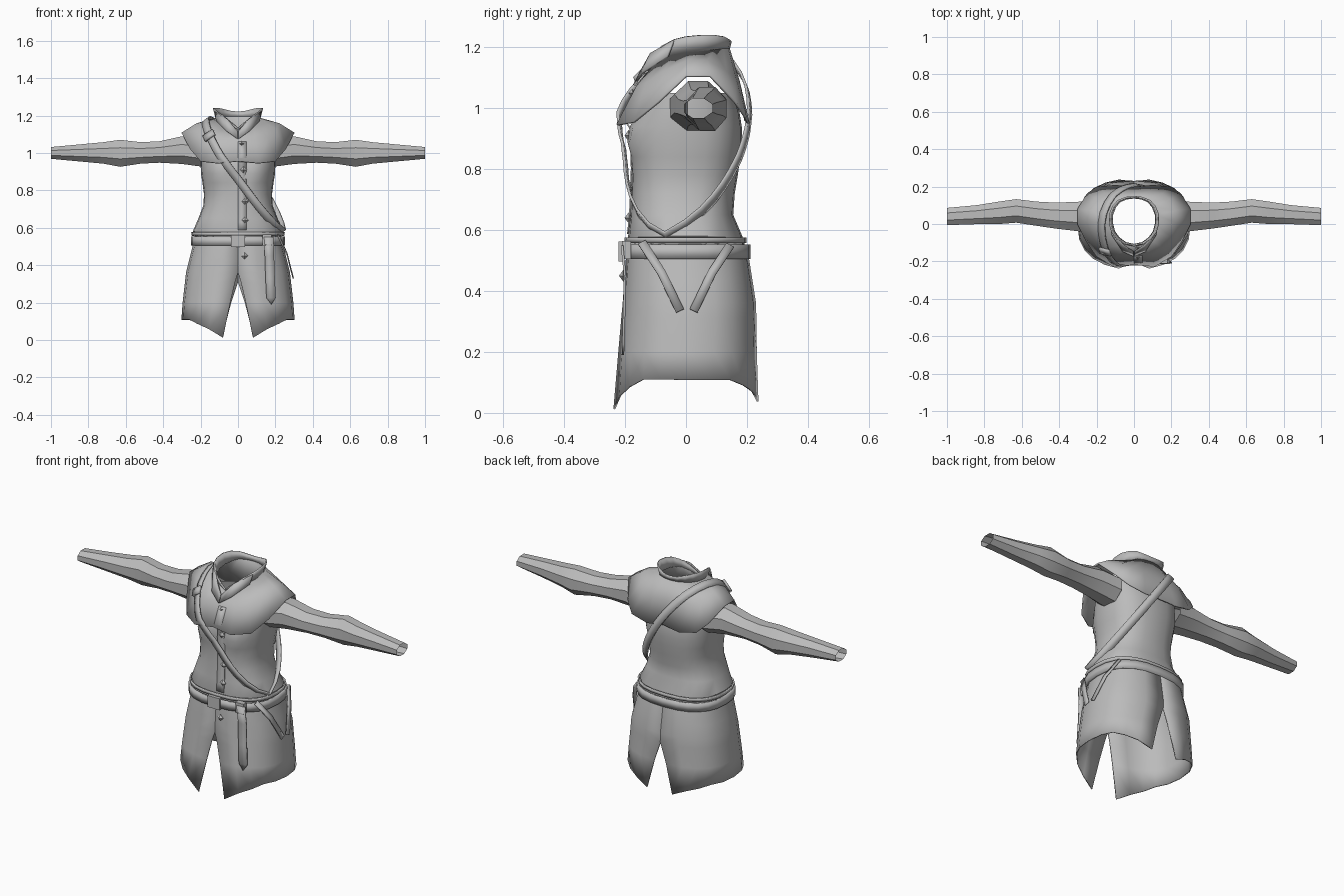
import bpy, bmesh, math
from mathutils import Vector as V
from mathutils.bvhtree import BVHTree

if "Cube" in bpy.data.objects:
    bpy.data.objects.remove(bpy.data.objects["Cube"])

mat = bpy.data.materials.new("grey_cloth")
mat.diffuse_color = (0.5, 0.5, 0.5, 1)
mat.use_nodes = True
mat.node_tree.nodes["Principled BSDF"].inputs["Base Color"].default_value = mat.diffuse_color


def make(name, verts, faces, thick=0, angle=35):
    me = bpy.data.meshes.new(name)
    me.from_pydata([tuple(v) for v in verts], [], faces)
    bm = bmesh.new()
    bm.from_mesh(me)
    bmesh.ops.recalc_face_normals(bm, faces=bm.faces)
    bm.to_mesh(me)
    bm.free()
    me.materials.append(mat)
    ob = bpy.data.objects.new(name, me)
    bpy.context.collection.objects.link(ob)
    if thick:
        mod = ob.modifiers.new("thickness", 'SOLIDIFY')
        mod.thickness, mod.offset = thick, 0
    bpy.ops.object.select_all(action='DESELECT')
    ob.select_set(True)
    bpy.context.view_layer.objects.active = ob
    bpy.ops.object.shade_smooth_by_angle(angle=math.radians(angle))
    return ob


def loft(name, rows, closed=True, thick=0, angle=35):
    n = len(rows[0])
    faces = [(r * n + i, r * n + (i + 1) % n, (r + 1) * n + (i + 1) % n, (r + 1) * n + i)
             for r in range(len(rows) - 1) for i in range(n if closed else n - 1)]
    return make(name, [v for row in rows for v in row], faces, thick, angle)


def ribbon(name, pts, across, width, thick, closed=False):
    w = V(across).normalized() * width / 2
    return loft(name, [[V(p) - w for p in pts], [V(p) + w for p in pts]], closed, thick)


def block(name, centre, size):
    c, s = V(centre), V(size) / 2
    vs = [(c.x + a * s.x, c.y + b * s.y, c.z + d * s.z) for a in (-1, 1) for b in (-1, 1) for d in (-1, 1)]
    return make(name, vs, [(0, 1, 3, 2), (4, 6, 7, 5), (0, 4, 5, 1), (2, 3, 7, 6), (0, 2, 6, 4), (1, 5, 7, 3)])


def point(phi, hx, yf, yb, z):
    """Rounded-box outline point, phi = 0 at the front, pi at the back."""
    s, c = math.sin(phi), math.cos(phi)
    return V((hx * math.copysign(abs(s) ** .8, s),
              (yf + yb) / 2 - (yb - yf) / 2 * math.copysign(abs(c) ** .8, c), z))


def ring(z, hx, yf, yb, n=24):
    return [point(2 * math.pi * i / n, hx, yf, yb, z) for i in range(n)]


def interp(z, table):
    for a, b in zip(table, table[1:]):
        if a[0] >= z >= b[0]:
            t = (a[0] - z) / (a[0] - b[0])
            return [p + (q - p) * t for p, q in zip(a[1:], b[1:])]
    return list(table[-1][1:])


# Bodice with fitted waist and bust
rows = [ring(*r) for r in [
    (.54, .225, -.185, .185), (.58, .242, -.19, .185), (.65, .212, -.183, .155), (.72, .185, -.18, .16),
    (.78, .182, -.178, .17), (.84, .19, -.175, .178), (.89, .198, -.172, .183), (.94, .2, -.172, .183),
    (.99, .203, -.16, .175), (1.05, .2, -.13, .155)]]
for row in rows:
    for p in row:
        if p.y < 0:
            p.y -= .035 * math.exp(-((abs(p.x) - .1) / .06) ** 2 - ((p.z - .9) / .06) ** 2)
torso = loft("bodice", rows, angle=40)


# Shoulder mantle, half outlines mirrored into rings
def full(half):
    return [V(p) for p in half] + [V((-x, y, z)) for x, y, z in half[-2:0:-1]]


hem = [(0, -.215, .955), (.11, -.225, .945), (.2, -.17, .955), (.255, -.09, 1.02), (.3, 0, 1.105),
       (.3, .08, 1.105), (.25, .16, 1.02), (.2, .195, .97), (.1, .205, .95), (0, .195, .96)]
mid = [(0, -.155, 1.08), (.09, -.16, 1.07), (.16, -.13, 1.08), (.2, -.07, 1.12), (.22, .01, 1.155),
       (.22, .07, 1.155), (.19, .13, 1.12), (.15, .16, 1.1), (.08, .172, 1.09), (0, .172, 1.09)]
neck = [(0, -.11, 1.125), (.045, -.1, 1.145), (.08, -.075, 1.165), (.105, -.04, 1.175), (.115, 0, 1.18),
        (.115, .05, 1.185), (.1, .09, 1.19), (.075, .12, 1.195), (.04, .135, 1.195), (0, .14, 1.195)]
mantle = loft("shoulder_mantle", [full(hem), full(mid), full(neck)], thick=.008, angle=45)

# Standing collar and folded collar points
tops = [1.135, 1.175, 1.205, 1.225, 1.235, 1.24, 1.24, 1.235, 1.225, 1.22]
rim = [(x * 1.12, .01 + (y - .01) * 1.05, z) for (x, y, _), z in zip(neck, tops)]
loft("collar", [full(neck), full(rim)], thick=.008)
for s, side in ((1, "right"), (-1, "left")):
    pts = [(.122, -.04, 1.222), (.115, -.06, 1.17), (.06, -.145, 1.115), (.002, -.17, 1.075),
           (.002, -.15, 1.115), (.055, -.115, 1.18)]
    make("collar_point_" + side, [(s * x, y, z) for x, y, z in pts], [(0, 1, 2, 5), (5, 2, 3, 4)], .008)

# Sleeves, eight-sided and open at the cuff
sleeve = [(.19, .04, 1.0, .1, .08), (.3, .04, 1.015, .085, .08), (.42, .045, 1.005, .075, .062),
          (.52, .055, 1.0, .07, .062), (.63, .07, .998, .068, .078), (.72, .06, 1.0, .065, .062),
          (.84, .05, 1.0, .055, .05), (1, .04, 1.0, .05, .034)]
for s, side in ((1, "right"), (-1, "left")):
    loft("sleeve_" + side, [[V((s * x, y + ry * math.cos(a), z + rz * math.sin(a)))
         for a in [math.pi * (i + .5) / 4 for i in range(8)]] for x, y, z, ry, rz in sleeve], angle=30)

# Skirt halves with slits at the front and back
shape = [(.57, .225, -.185, .185), (.5, .24, -.195, .205), (.36, .275, -.205, .227),
         (.2, .293, -.22, .23), (0, .308, -.24, .24)]
COLS = 10
for s, side in ((1, "right"), (-1, "left")):
    rows = []
    for t in (.57, .5, .43, .36, .31, .2, 0):
        row = []
        for i in range(COLS + 1):
            u = i / COLS
            edge = min(1, min(u, 1 - u) / .3)
            low = (.012 if u < .5 else .038) + (.098 if u < .5 else .07) * edge ** .7
            z = t if t else low
            front = .19 * max(0, (.36 - z) / .35)
            back = .19 * max(0, (.31 - z) / .28)
            p = point(front + (math.pi - front - back) * u, *interp(z, shape), z)
            row.append(V((s * p.x, p.y, p.z)))
        rows.append(row)
    loft("skirt_" + side, rows, False, .006, 25)

# Waist belt, upper hem band and buckle
belt = [ring(z, .246, -.207, .205) for z in (.505, .552)]
loft("belt", belt, thick=.012)
loft("waist_band", [ring(.558, .243, -.197, .195), ring(.576, .247, -.198, .195)], thick=.008)
block("belt_buckle", (0, -.212, .53), (.075, .018, .065))
block("belt_loop", (.155, -.195, .535), (.05, .03, .06))

# Hanging belt end with a pointed tip
end = [(.165, -.21, .55), (.168, -.2, .45), (.172, -.203, .33), (.177, -.206, .225)]
vs = [(x + d, y, z) for x, y, z in end for d in (-.025, .025)] + [(.178, -.207, .19)]
make("belt_end", vs, [(0, 1, 3, 2), (2, 3, 5, 4), (4, 5, 7, 6), (6, 7, 8)], .008)

# Hip hanger, two slanted straps on the right side
for name, pts, dy in (("hanger_front", [(.215, -.145, .56), (.262, -.08, .46), (.294, -.02, .335)], 1),
                      ("hanger_back", [(.215, .145, .55), (.262, .085, .46), (.294, .025, .335)], -1)):
    ribbon(name, pts, (-.1, dy * .9, .42), .028, .007)

# Shoulder strap wrapped round the body in a slanted plane
trees = [BVHTree.FromPolygons([v.co for v in o.data.vertices], [p.vertices[:] for p in o.data.polygons])
         for o in (torso, mantle)]


def surface(origin, direction):
    hits = [h for h in (t.ray_cast(origin, direction) for t in trees) if h[0]]
    return min(hits, key=lambda h: h[3])[0] if hits else None


top, low, front = V((-.17, 0, 1.17)), V((.22, 0, .63)), V((0, -.2, .86))
centre = (top + low) / 2
e1 = (top - low).normalized()
normal = e1.cross(front - low).normalized()
e2 = normal.cross(e1)
N = 36
dirs = [e1 * math.cos(2 * math.pi * i / N) + e2 * math.sin(2 * math.pi * i / N) for i in range(N)]
rad = []
for d in dirs:
    hit = surface(centre + d, -d)
    rad.append((hit - centre).length + .012 if hit else .25)
for _ in range(4):
    rad = [max(r, (rad[i - 1] + rad[(i + 1) % N]) / 2) for i, r in enumerate(rad)]
path = [centre + d * r for d, r in zip(dirs, rad)]
ribbon("shoulder_strap", path, normal, .042, .009, True)

# Strap buckle lying on the front of the strap
spot = min(path, key=lambda p: (p - V((-.14, -.13, 1.08))).length)
k = path.index(spot)
along = (path[(k + 1) % N] - path[k - 1]).normalized()
ribbon("strap_buckle", [spot + dirs[k] * .008 + along * a for a in (-.02, .02)], normal, .065, .014)

# Front placket down the bodice
pts = []
for i in range(12):
    hit = surface(V((.022, -1, 1.06 - i * .043)), V((0, 1, 0)))
    if hit:
        pts.append(hit - V((0, .003, 0)))
ribbon("placket", pts, (1, 0, 0), .045, .005)

# Diamond buttons
for i, (x, z) in enumerate([(.018, 1.115), (.02, 1.05), (.03, .91), (.038, .74), (.038, .64), (.034, .45)]):
    hit = surface(V((x, -1, z)), V((0, 1, 0)))
    y = (hit.y if hit else -.2) - .006
    r = .019 if i > 1 else .013
    make(f"button_{i + 1}", [(x - r, y, z), (x, y, z - r), (x + r, y, z), (x, y, z + r), (x, y - .014, z), (x, y + .01, z)],
         [(0, 1, 4), (1, 2, 4), (2, 3, 4), (3, 0, 4), (1, 0, 5), (2, 1, 5), (3, 2, 5), (0, 3, 5)])
